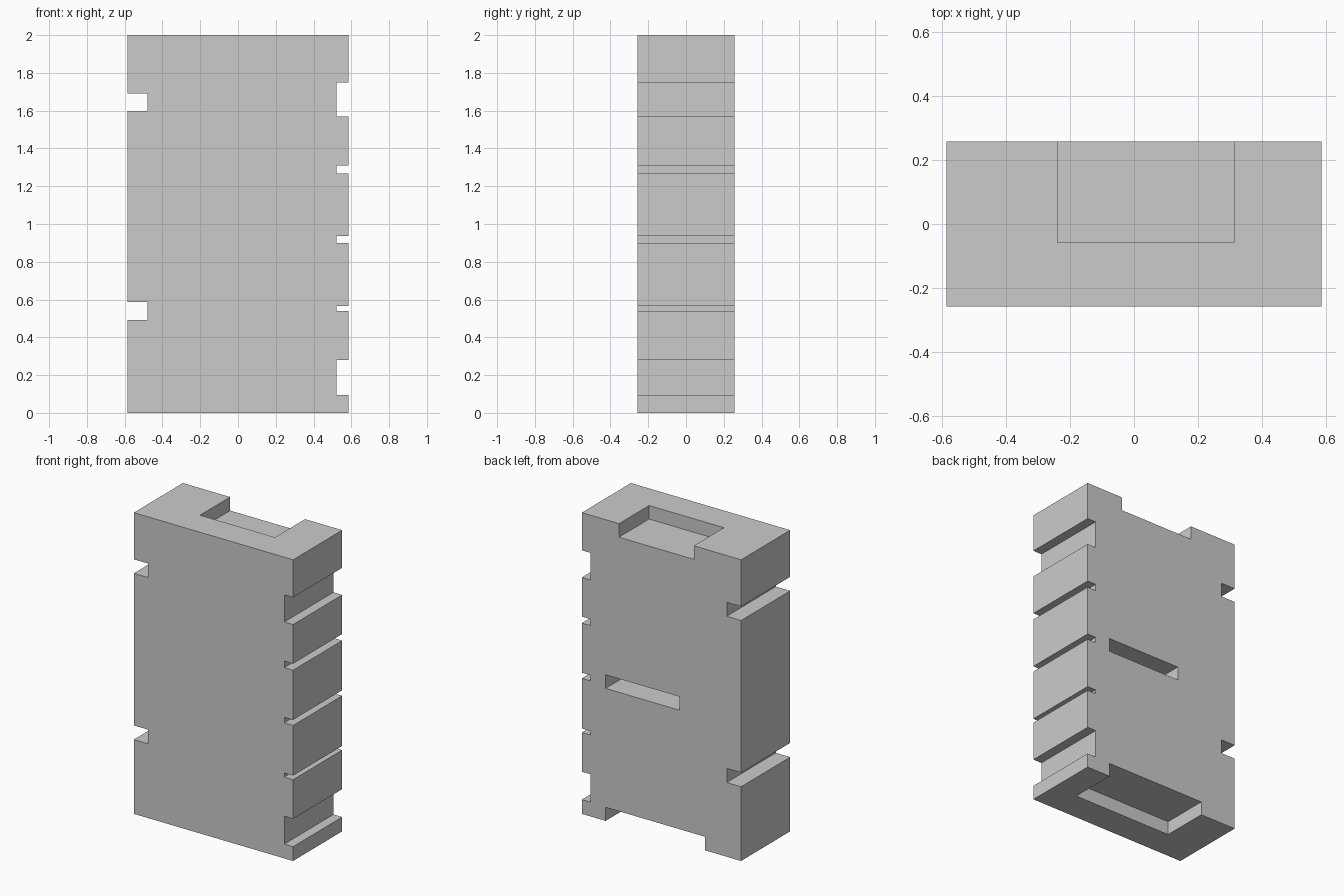
import bpy
import bmesh

if "Cube" in bpy.data.objects:
    bpy.data.objects.remove(bpy.data.objects["Cube"])

HALF_X, HALF_Y, HEIGHT = 0.585, 0.2575, 2.0

# Notches running front to back along each side: (z low, z high)
right_notches = [(0.095, 0.28), (0.54, 0.567), (0.90, 0.937), (1.267, 1.31), (1.57, 1.75)]
left_notches = [(0.493, 0.587), (1.597, 1.69)]


def notched_edge(edge_x, inner_x, notches):
    """Side outline from bottom to top, stepping in at every notch."""
    points = [(edge_x, 0)]
    for low, high in notches:
        points += [(edge_x, low), (inner_x, low), (inner_x, high), (edge_x, high)]
    return points + [(edge_x, HEIGHT)]


def extruded(name, profile):
    """Extrude an x-z profile from front to back."""
    bm = bmesh.new()
    face = bm.faces.new([bm.verts.new((x, -HALF_Y, z)) for x, z in profile])
    new = bmesh.ops.extrude_face_region(bm, geom=[face])["geom"]
    verts = [v for v in new if isinstance(v, bmesh.types.BMVert)]
    bmesh.ops.translate(bm, verts=verts, vec=(0, 2 * HALF_Y, 0))
    bmesh.ops.recalc_face_normals(bm, faces=bm.faces)
    mesh = bpy.data.meshes.new(name)
    bm.to_mesh(mesh)
    bm.free()
    obj = bpy.data.objects.new(name, mesh)
    bpy.context.collection.objects.link(obj)
    return obj


def cut_box(target, name, x0, x1, y0, y1, z0, z1):
    """Cut a box-shaped pocket out of the target."""
    bpy.ops.mesh.primitive_cube_add(
        size=1, location=((x0 + x1) / 2, (y0 + y1) / 2, (z0 + z1) / 2))
    cutter = bpy.context.object
    cutter.name = name
    cutter.scale = (x1 - x0, y1 - y0, z1 - z0)
    cutter.hide_render = True
    mod = target.modifiers.new(name, 'BOOLEAN')
    mod.operation = 'DIFFERENCE'
    mod.solver = 'EXACT'
    mod.object = cutter
    bpy.context.view_layer.objects.active = target
    bpy.ops.object.modifier_apply(modifier=mod.name)
    bpy.data.objects.remove(cutter)


# Slab with notched left and right sides
slab = extruded("notched_slab",
                notched_edge(HALF_X, 0.521, right_notches)
                + notched_edge(-HALF_X, -0.48, left_notches)[::-1])

# Pockets open to the back: top recess, middle slot, bottom recess
pocket_front, beyond_back = -0.058, 0.4
cut_box(slab, "top_recess", -0.238, 0.312, pocket_front, beyond_back, 1.91, 2.1)
cut_box(slab, "middle_slot", -0.133, 0.41, pocket_front, beyond_back, 0.88, 0.97)
cut_box(slab, "bottom_recess", -0.32, 0.41, pocket_front, beyond_back, -0.1, 0.09)
